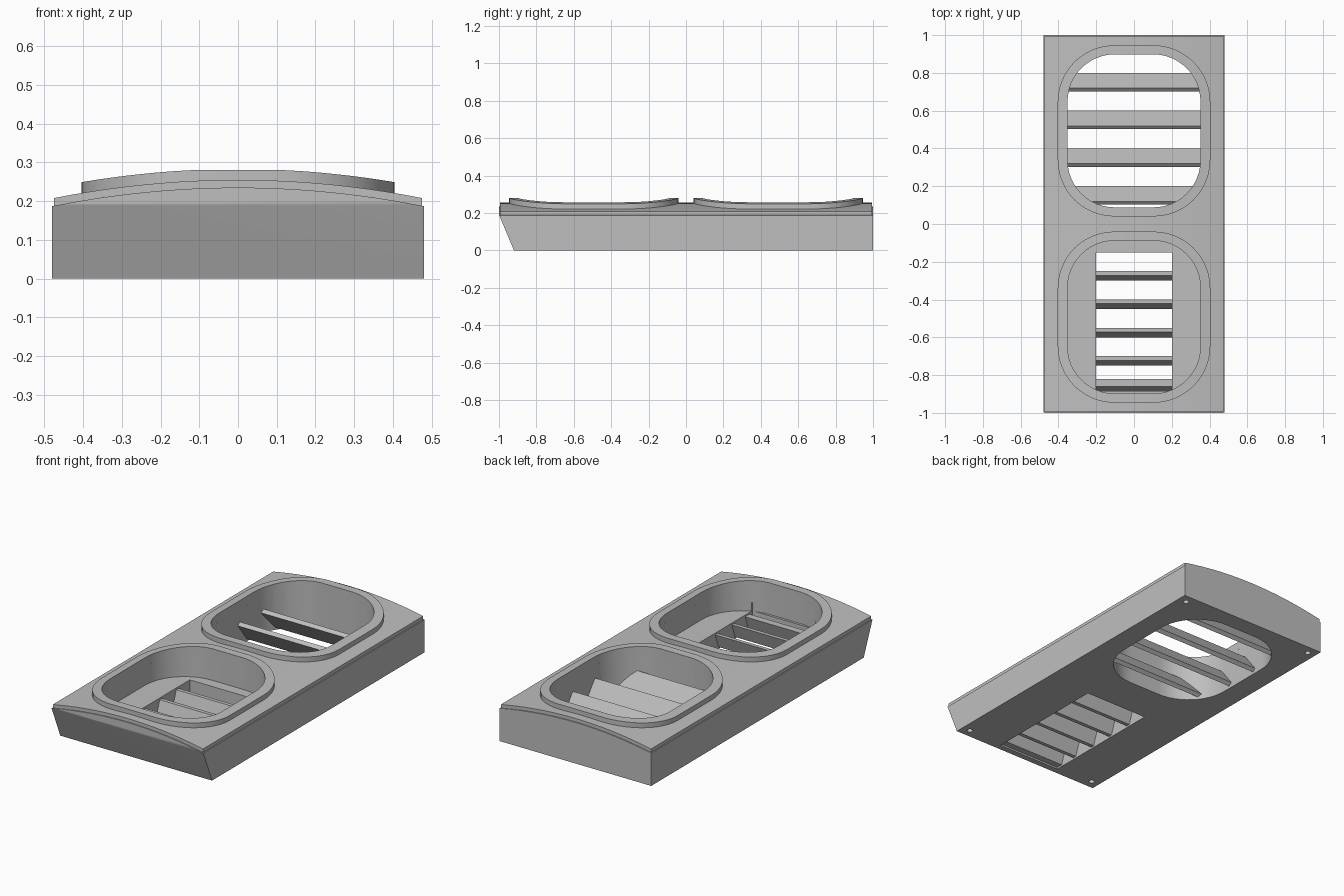
import bpy, bmesh, math

cube = bpy.data.objects.get("Cube")
if cube:
    bpy.data.objects.remove(cube, do_unlink=True)

gray = bpy.data.materials.new("plain gray")
gray.use_nodes = True
COLOR = (0.52, 0.52, 0.52, 1)
gray.diffuse_color = COLOR
gray.node_tree.nodes["Principled BSDF"].inputs["Base Color"].default_value = COLOR


def arch(x, top):
    """Height of the crowned surface whose crest is at top."""
    return top - 0.048 * (x / 0.48) ** 2


def finish(name, bm):
    bmesh.ops.recalc_face_normals(bm, faces=bm.faces)
    mesh = bpy.data.meshes.new(name)
    bm.to_mesh(mesh)
    bm.free()
    mesh.materials.append(gray)
    obj = bpy.data.objects.new(name, mesh)
    bpy.context.collection.objects.link(obj)
    return obj


def prism(name, outline, a, b, axis):
    """Extrude a 2D outline between a and b along the given axis."""
    place = {"x": lambda p, t: (t, p[0], p[1]),
             "y": lambda p, t: (p[0], t, p[1]),
             "z": lambda p, t: (p[0], p[1], t)}[axis]
    bm = bmesh.new()
    ends = [[bm.verts.new(place(p, t)) for p in outline] for t in (a, b)]
    for end in ends:
        bm.faces.new(end)
    n = len(outline)
    for i in range(n):
        j = (i + 1) % n
        bm.faces.new((ends[0][i], ends[0][j], ends[1][j], ends[1][i]))
    return finish(name, bm)


def boolean(obj, tool, operation="DIFFERENCE"):
    tool.hide_render = True
    mod = obj.modifiers.new("cut", "BOOLEAN")
    mod.operation = operation
    mod.solver = "EXACT"
    mod.object = tool
    bpy.context.view_layer.objects.active = obj
    bpy.ops.object.modifier_apply(modifier=mod.name)
    bpy.data.objects.remove(tool, do_unlink=True)


def rounded(cy, hx, hy, r, steps=12):
    """Rounded rectangle outline centred on x = 0."""
    pts = []
    for k, (sx, sy) in enumerate(((1, 1), (-1, 1), (-1, -1), (1, -1))):
        for i in range(steps + 1):
            a = math.pi / 2 * (k + i / steps)
            pts.append((sx * (hx - r) + r * math.cos(a),
                        cy + sy * (hy - r) + r * math.sin(a)))
    return pts


def box(x0, x1, y0, y1):
    return [(x0, y0), (x1, y0), (x1, y1), (x0, y1)]


def crowned(half, bottom, top, steps=24):
    """Cross-section with an arched top; the bottom is flat or arched."""
    xs = [half * (2 * i / steps - 1) for i in range(steps + 1)]
    upper = [(x, arch(x, top)) for x in xs]
    if bottom is None:
        return [(half, 0), (-half, 0)] + upper
    return [(x, arch(x, bottom)) for x in reversed(xs)] + upper


def pocket(cy, z):
    return prism("pocket_cutter", rounded(cy, 0.352, 0.405, 0.25), z, 0.5, "z")


BACK, FRONT = 0.493, -0.493

# Housing: crowned block with a raked front end
housing = prism("housing", crowned(0.48, None, 0.235), -1.1, 1.1, "y")
side = [(-0.92, 0), (1, 0), (1, 0.4), (-1, 0.4), (-1, 0.19)]
boolean(housing, prism("side_cutter", side, -0.6, 0.6, "x"), "INTERSECT")
boolean(housing, pocket(BACK, -0.1))
boolean(housing, pocket(FRONT, 0.1))
boolean(housing, prism("vent_cutter", box(-0.2, 0.2, -0.885, -0.15), -0.1, 0.15, "z"))

# Screw holes under the four corners
for x in (-0.43, 0.43):
    for y in (-0.87, 0.95):
        hole = [(x + 0.016 * math.cos(i * math.pi / 8),
                 y + 0.016 * math.sin(i * math.pi / 8)) for i in range(16)]
        boolean(housing, prism("screw_cutter", hole, -0.1, 0.12, "z"))

# Cover plate on top of the housing
cover = prism("cover_plate", crowned(0.475, 0.235, 0.255), -0.995, 0.995, "y")
for cy in (BACK, FRONT):
    boolean(cover, pocket(cy, -0.1))


# Raised rims that follow the crown
def rim(name, cy):
    outer = rounded(cy, 0.404, 0.453, 0.30)
    inner = rounded(cy, 0.352, 0.405, 0.25)
    bm = bmesh.new()
    rings = [[bm.verts.new((x, y, arch(x, top))) for x, y in loop]
             for loop, top in ((outer, 0.25), (outer, 0.283),
                               (inner, 0.283), (inner, 0.25))]
    n = len(outer)
    for k in range(4):
        a, b = rings[k], rings[(k + 1) % 4]
        for i in range(n):
            j = (i + 1) % n
            bm.faces.new((a[i], a[j], b[j], b[i]))
    return finish(name, bm)


rims = [rim("back_rim", BACK), rim("front_rim", FRONT)]

# Wide tilted slats across the back opening
for i in range(4):
    y = 0.12 + 0.2 * i
    section = [(y, 0.135), (y + 0.08, 0.03), (y + 0.062, 0.014), (y - 0.018, 0.119)]
    prism(f"back_slat_{i + 1}", section, -0.354, 0.354, "x")

# Narrow slats leaning forward across the front vent
for i in range(5):
    y = -0.25 - 0.15 * i
    section = [(y, 0.09), (y - 0.022, 0.09), (y - 0.05, 0.01), (y - 0.028, 0.01)]
    if i == 4:
        section = [(-0.82, 0.09), (-0.86, 0.09), (-0.888, 0.01), (-0.848, 0.01)]
    prism(f"front_slat_{i + 1}", section, -0.202, 0.202, "x")

# Smooth the curved parts, keeping the edges sharp
bpy.ops.object.select_all(action="DESELECT")
for obj in [housing, cover] + rims:
    obj.select_set(True)
bpy.context.view_layer.objects.active = housing
bpy.ops.object.shade_smooth_by_angle(angle=math.radians(30))
